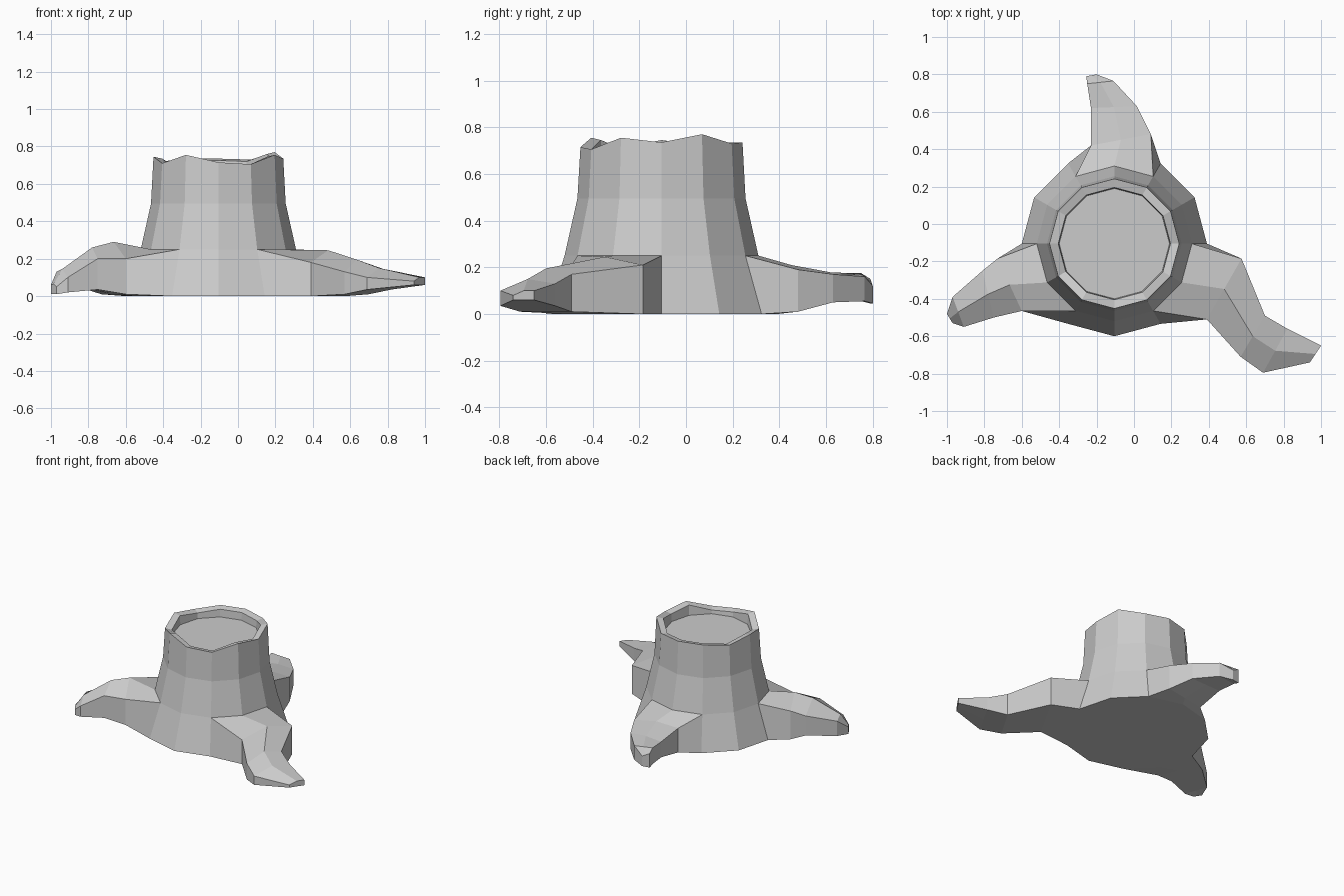
import bpy, bmesh
from math import cos, sin, pi

if "Cube" in bpy.data.objects:
    bpy.data.objects.remove(bpy.data.objects["Cube"])

N = 12
CX, CY = -0.105, -0.105
bm = bmesh.new()


def ring(radius, heights):
    return [bm.verts.new((CX + radius * cos(2 * pi * k / N),
                          CY + radius * sin(2 * pi * k / N), heights[k]))
            for k in range(N)]


def bridge(a, b, skip=()):
    n = len(a)
    for i in range(n):
        if i not in skip:
            j = (i + 1) % n
            bm.faces.new((a[i], a[j], b[j], b[i]))


# Trunk: flared base, ragged rim, sunken cut top
rim = [.735, .77, .73, .735, .735, .72, .745, .71, .755, .715, .705, .755]
base = ring(0.495, [0] * N)
low = ring(0.415, [0.25] * N)
mid = ring(0.36, [0.495] * N)
edge = ring(0.347, rim)
inner = ring(0.30, [z - 0.01 for z in rim])
floor = ring(0.295, [0.67] * N)

# Roots: first trunk side, then stations of
# (side A x y z, side B x y z, ridge lift, underside z)
roots = {
    2: [(.09, .48, .19, -.23, .42, .19, .02, .01),
        (.015, .63, .17, -.23, .62, .165, .01, .05),
        (-.11, .765, .16, -.25, .75, .175, 0, .055),
        (-.20, .80, .12, -.255, .79, .15, 0, .045)],
    6: [(-.73, -.185, .22, -.60, -.465, .20, .08, .01),
        (-.81, -.25, .18, -.75, -.50, .20, .07, .035),
        (-.97, -.39, .13, -.91, -.55, .10, .03, .02),
        (-1.0, -.48, .06, -.97, -.53, .05, .01, .01)],
    10: [(.39, -.51, .18, .575, -.185, .21, .05, 0),
         (.57, -.71, .13, .70, -.49, .17, .045, .01),
         (.69, -.795, .10, .82, -.56, .13, .035, .035),
         (.94, -.74, .08, 1.0, -.65, .10, .01, .06)],
}

# The two lower trunk faces behind each root stay open
open_faces = {(k + i) % N for k in roots for i in (0, 1)}
bridge(base, low, open_faces)
for a, b in ((low, mid), (mid, edge), (edge, inner), (inner, floor)):
    bridge(a, b)
bm.faces.new(floor)
bm.faces.new(base[::-1])

for k, stations in roots.items():
    i0, i1, i2 = k, (k + 1) % N, (k + 2) % N
    prev = [low[i0], low[i1], low[i2], base[i2], base[i1], base[i0]]
    for ax, ay, az, bx, by, bz, lift, zb in stations:
        mx, my = (ax + bx) / 2, (ay + by) / 2
        cur = [bm.verts.new(p) for p in (
            (ax, ay, az), (mx, my, (az + bz) / 2 + lift), (bx, by, bz),
            (bx, by, zb), (mx, my, zb), (ax, ay, zb))]
        bridge(prev, cur)
        prev = cur
    bm.faces.new(prev)

bmesh.ops.recalc_face_normals(bm, faces=bm.faces)
mesh = bpy.data.meshes.new("tree_stump")
bm.to_mesh(mesh)
bm.free()
bpy.context.collection.objects.link(bpy.data.objects.new("tree_stump", mesh))
